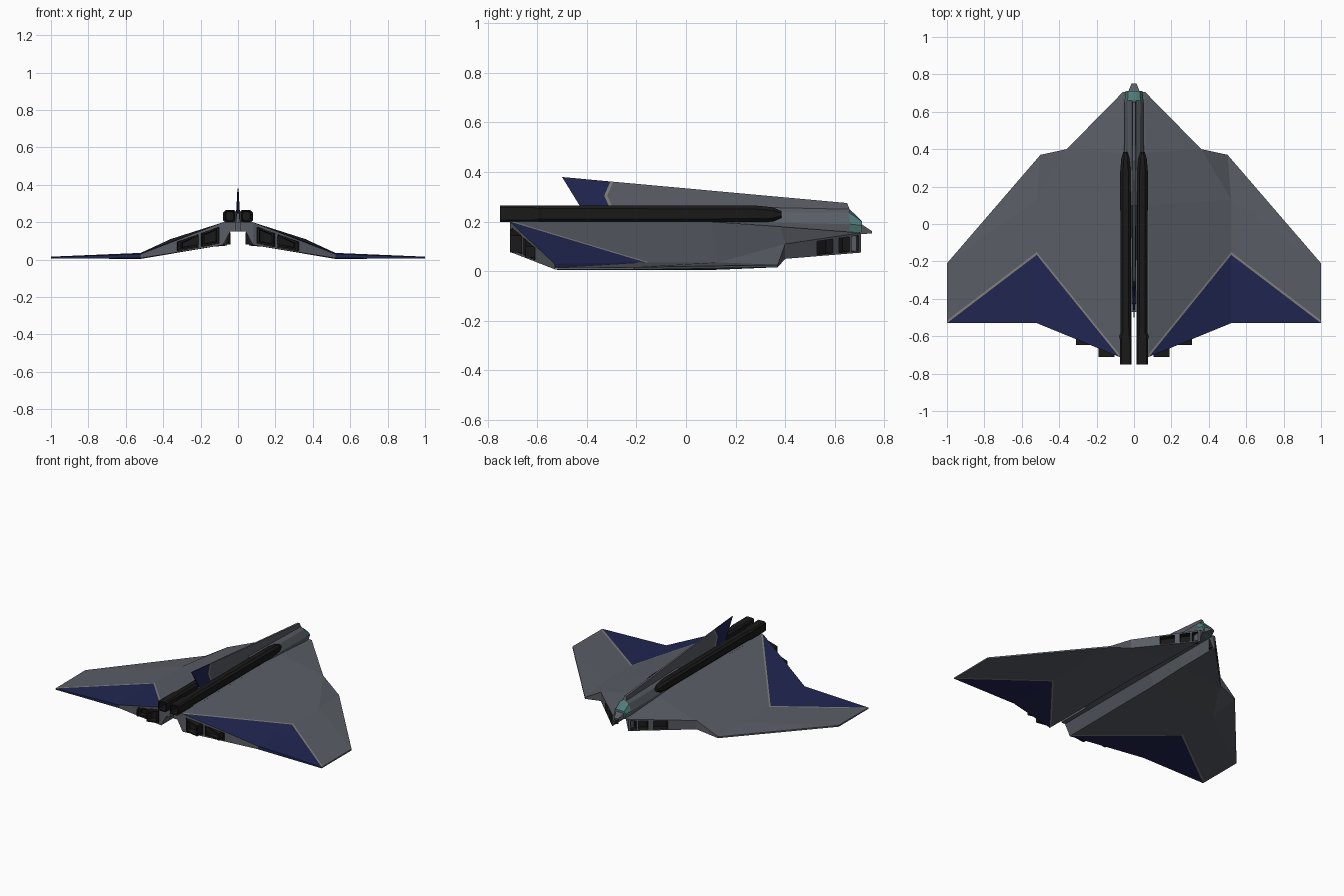
import bpy, bmesh
from mathutils import Vector as V

if "Cube" in bpy.data.objects:
    bpy.data.objects.remove(bpy.data.objects["Cube"])


def material(name, r, g, b):
    m = bpy.data.materials.new(name)
    m.diffuse_color = (r, g, b, 1)
    m.use_nodes = True
    m.node_tree.nodes["Principled BSDF"].inputs["Base Color"].default_value = m.diffuse_color
    return m


HULL = material("hull_grey", 0.10, 0.11, 0.13)
BLUE = material("navy_panel", 0.015, 0.02, 0.085)
TRIM = material("pale_trim", 0.22, 0.21, 0.19)
BLACK = material("black_metal", 0.01, 0.01, 0.01)
GLASS = material("teal_glass", 0.08, 0.2, 0.19)


def build(name, faces, mats, mirror=True, recalc=True):
    """faces: list of (points, material index)"""
    bm = bmesh.new()
    for pts, mi in faces:
        f = bm.faces.new([bm.verts.new(p) for p in pts])
        f.material_index = mi
    bmesh.ops.remove_doubles(bm, verts=bm.verts, dist=1e-5)
    if recalc:
        bmesh.ops.recalc_face_normals(bm, faces=bm.faces)
    me = bpy.data.meshes.new(name)
    bm.to_mesh(me)
    bm.free()
    for m in mats:
        me.materials.append(m)
    ob = bpy.data.objects.new(name, me)
    bpy.context.collection.objects.link(ob)
    if mirror:
        ob.modifiers.new("mirror", 'MIRROR').use_clip = True
    return ob


def loft(name, rings, mat, mirror=True):
    faces = [(rings[0], 0), (rings[-1], 0)]
    for a, b in zip(rings, rings[1:]):
        for i in range(len(a)):
            j = (i + 1) % len(a)
            faces.append(([a[i], a[j], b[j], b[i]], 0))
    return build(name, faces, [mat], mirror)


def at_y(y, prof):
    return [(x, y, z) for x, z in prof]


def recessed_wall(name, c, us, vs, holes, depth):
    """Wall across four corners with dark recesses in the chosen columns."""
    c = [V(p) for p in c]
    n = (c[1] - c[0]).cross(c[3] - c[0]).normalized()

    def P(u, v):
        return c[0].lerp(c[1], u).lerp(c[3].lerp(c[2], u), v)
    faces = []
    for i in range(len(us) - 1):
        for j in range(len(vs) - 1):
            q = [P(us[i], vs[j]), P(us[i + 1], vs[j]),
                 P(us[i + 1], vs[j + 1]), P(us[i], vs[j + 1])]
            if i in holes and j == 1:
                k = [p - n * depth for p in q]
                faces.append((k, 1))
                for a in range(4):
                    b = (a + 1) % 4
                    faces.append(([q[a], q[b], k[b], k[a]], 1))
            else:
                faces.append((q, 0))
    build(name, faces, [HULL, BLACK], recalc=False)


# Wing: plan points with (x, y, top z, bottom z)
plan = dict(A=(.06, .705, .155, .075), R2=(.065, .38, .18, .078), R1=(.078, .1, .2, .08),
            H=(.08, -.71, .2, .078), B=(.36, .40, .11, .05), C=(.50, .37, .026, .016),
            D=(.52, .13, .036, .006), E=(1, -.21, .016, .006), F=(1, -.53, .014, .006),
            G=(.52, -.53, .03, .008), I=(.52, -.165, .036, .004))
top = {k: V((x, y, t)) for k, (x, y, t, b) in plan.items()}
bot = {k: V((x, y, b)) for k, (x, y, t, b) in plan.items()}
for s in (top, bot):
    s["H2"] = s["H"].lerp(s["R1"], .02)
    s["I2"] = s["I"].lerp(s["D"], .05)
    s["F2"] = s["F"].lerp(s["E"], .045)
skin = [("H2 I2 D R1", 0), ("R1 D B R2", 0), ("R2 B A", 0), ("B C D", 0), ("C E D", 0),
        ("D E F2 I2", 0), ("H I I2 H2", 2), ("I F F2 I2", 2), ("H G I", 1), ("G F I", 1)]
edges = [("B C", 0), ("C E", 0), ("E F2", 0), ("F2 F", 2), ("F G", 1),
         ("A R2", 0), ("R2 R1", 0), ("R1 H2", 0), ("H2 H", 0)]
faces = [([s[k] for k in ks.split()], m) for ks, m in skin for s in (top, bot)]
for ks, m in edges:
    a, b = ks.split()
    faces.append(([top[a], top[b], bot[b], bot[a]], m))
build("wings", faces, [HULL, BLUE, TRIM])

# Intake wall on the leading edge, exhaust wall on the trailing edge
recessed_wall("intake_walls", [bot["B"], bot["A"], top["A"], top["B"]],
              [0, .42, .63, .71, .85, .88, .97, 1], [0, .1, .88, 1], (1, 3, 5), .04)
recessed_wall("exhaust_walls", [bot["H"], bot["G"], top["G"], top["H"]],
              [0, .05, .27, .3, .56, 1], [0, .1, .85, 1], (1, 3), .015)


# Hollow exhaust boxes
def exhaust(name, x0, x1, zin, zout, y0, y1):
    def ring(y, e):
        return [(x0 + e, y, zin[0] + e), (x1 - e, y, zout[0] + e),
                (x1 - e, y, zout[1] - e), (x0 + e, y, zin[1] - e)]
    loft(name, [ring(y0, 0), ring(y1, 0), ring(y1, .009), ring(y1 + .04, .012)], BLACK)


exhaust("inner_exhausts", .105, .19, (.085, .17), (.075, .145), -.62, -.71)
exhaust("outer_exhausts", .2, .31, (.072, .138), (.055, .10), -.58, -.648)


# Central spine with the tunnel below; slotted at the rear
def spine(y, inner, w, zt, zb):
    return at_y(y, [(inner, zt), (w, zt), (w, zb), (.042, .15), (inner, .15)])


loft("rear_spine", [spine(-.71, .013, .08, .2, .078), spine(-.47, .013, .08, .2, .08)], HULL)
loft("front_spine", [spine(-.47, 0, .08, .2, .08), spine(.1, 0, .078, .2, .08),
                     spine(.38, 0, .065, .18, .078), spine(.705, 0, .06, .155, .075)], HULL)


# Long dark boosters beside the fin
def booster(y, x0, x1, z0, z1, c):
    return at_y(y, [(x0 + c, z0), (x1 - c, z0), (x1, z0 + c), (x1, z1 - c),
                    (x1 - c, z1), (x0 + c, z1), (x0, z1 - c), (x0, z0 + c)])


loft("boosters", [booster(-.69, .024, .064, .21, .255, .008), booster(-.75, .020, .068, .205, .26, .008),
                  booster(-.75, .013, .075, .198, .265, .008), booster(-.62, .013, .075, .198, .265, .008),
                  booster(-.60, .016, .079, .198, .265, .012), booster(-.58, .016, .072, .198, .265, .012),
                  booster(.28, .016, .074, .198, .265, .014), booster(.35, .022, .068, .2, .258, .014),
                  booster(.385, .034, .058, .215, .243, .008)], BLACK)


# Dorsal fin: (y, z, half width)
def fin(name, pts, mat):
    loft(name, [[(s * w, y, z) for y, z, w in pts] for s in (-1, 1)], mat, False)


fin("fin_tip", [(-.5, .38, .002), (-.305, .362, .004), (-.33, .305, .007),
                (-.305, .25, .009), (-.42, .25, .006)], BLUE)
fin("fin_trim", [(-.305, .362, .004), (-.293, .361, .004), (-.318, .305, .007),
                 (-.293, .25, .009), (-.305, .25, .009), (-.33, .305, .007)], TRIM)
fin("fin", [(-.293, .361, .004), (.65, .275, .008), (.662, .245, .012), (.6, .2, .014),
            (-.43, .19, .012), (-.42, .25, .006), (-.293, .25, .009), (-.318, .305, .007)], HULL)

# Cockpit hull, windscreen and nose
rear = [(0, .262), (.008, .262), (.03, .24), (.055, .2), (.05, .15), (0, .15)]
mid = [(0, .25), (.012, .25), (.034, .236), (.05, .19), (.042, .15), (0, .15)]
front = [(0, .202), (.012, .202), (.032, .2), (.045, .185), (.034, .15), (0, .15)]
loft("cockpit_hull", [at_y(.1, rear), at_y(.66, mid)], HULL)
loft("windscreen", [at_y(.66, mid), at_y(.71, front)], GLASS)
loft("nose", [at_y(.70, [(0, .195), (.034, .195), (.034, .15), (0, .15)]),
              at_y(.75, [(0, .162), (.014, .162), (.014, .152), (0, .152)])], HULL)
